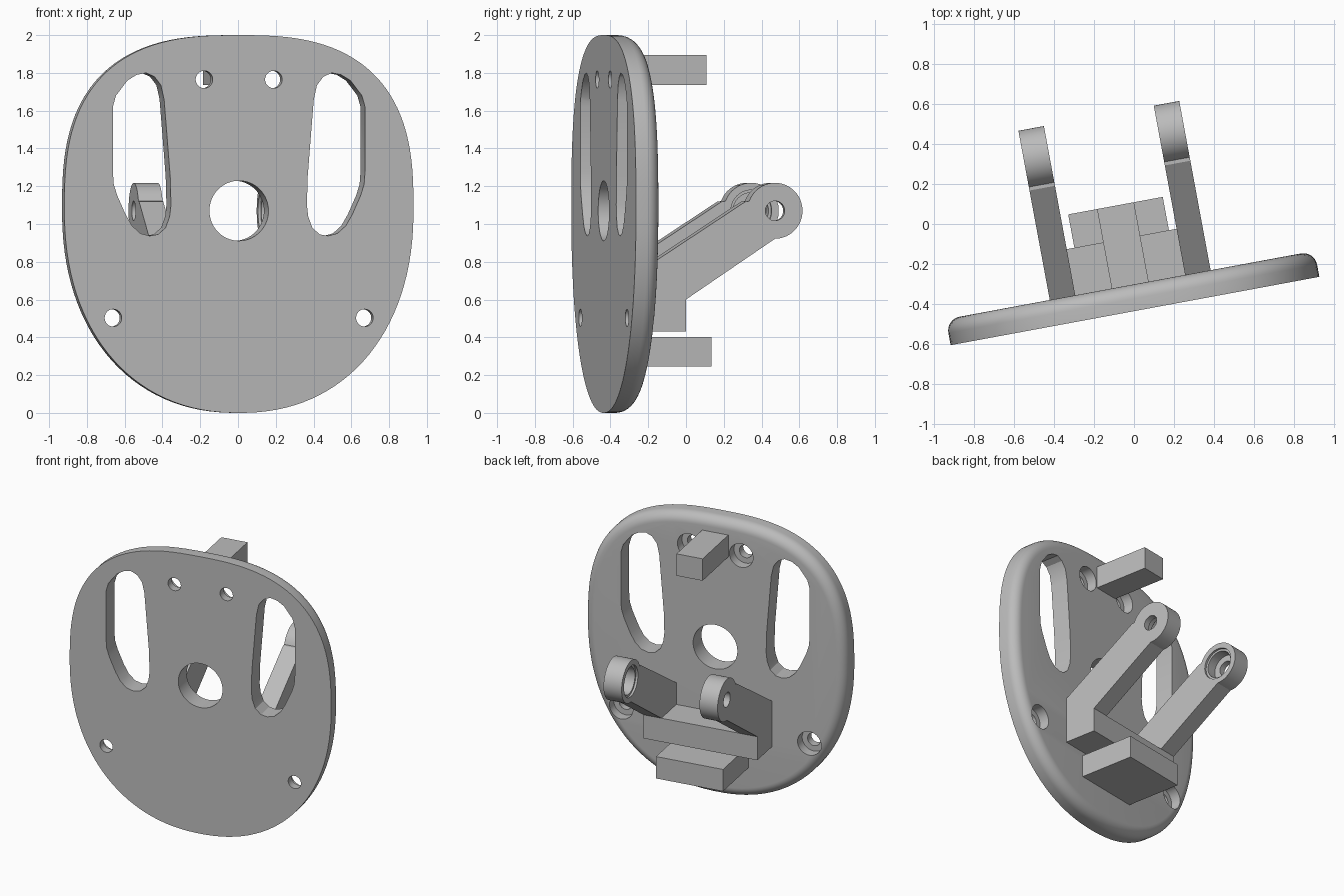
import bpy, bmesh, math

cube = bpy.data.objects.get("Cube")
if cube:
    bpy.data.objects.remove(cube)

# One flat grey for the whole bracket
grey = bpy.data.materials.new("light_grey")
grey.use_nodes = True
grey.diffuse_color = (0.5, 0.5, 0.5, 1)
grey.node_tree.nodes["Principled BSDF"].inputs["Base Color"].default_value = (0.5, 0.5, 0.5, 1)

THICK = 0.132
ARM_IN, ARM_OUT = 0.28, 0.41
FOOT_DEPTH, FOOT_LOW, FOOT_TOP = 0.367, 0.43, 0.6
PIVOT_Z, PIVOT_DEPTH, PIVOT_R = 1.07, 0.847, 0.148


def loft(name, rings):
    """Bridge matching rings of points and cap both ends; all parts share one turned frame."""
    bm = bmesh.new()
    layers = [[bm.verts.new(p) for p in ring] for ring in rings]
    for a, b in zip(layers, layers[1:]):
        for i in range(len(a)):
            j = (i + 1) % len(a)
            bm.faces.new((a[i], a[j], b[j], b[i]))
    bm.faces.new(layers[0][::-1])
    bm.faces.new(layers[-1])
    bmesh.ops.recalc_face_normals(bm, faces=bm.faces)
    mesh = bpy.data.meshes.new(name)
    bm.to_mesh(mesh)
    bm.free()
    mesh.materials.append(grey)
    obj = bpy.data.objects.new(name, mesh)
    bpy.context.collection.objects.link(obj)
    obj.location = (0.005, -0.436, 0)
    obj.rotation_euler.z = math.radians(10.5)
    return obj


def through_plate(name, pts, lo, hi):
    """Prism of (x, z) points running front to back."""
    return loft(name, [[(x, d, z) for x, z in pts] for d in (lo, hi)])


def sideways(name, pts, lo, hi):
    """Prism of (depth, z) points running left to right."""
    return loft(name, [[(x, d, z) for d, z in pts] for x in (lo, hi)])


def circle(cx, cz, r, n=40):
    return [(cx + r * math.cos(math.tau * i / n), cz + r * math.sin(math.tau * i / n))
            for i in range(n)]


def block(name, half, depth, low, high, start=0.1):
    pts = [(-half, low), (half, low), (half, high), (-half, high)]
    return through_plate(name, pts, start, depth)


def cut(obj, cutters):
    for cutter in cutters:
        bpy.context.view_layer.update()
        mod = obj.modifiers.new("cut", 'BOOLEAN')
        mod.operation = 'DIFFERENCE'
        mod.solver = 'EXACT'
        mod.object = cutter
        bpy.context.view_layer.objects.active = obj
        bpy.ops.object.modifier_apply(modifier=mod.name)
        bpy.data.objects.remove(cutter)


def smooth(obj):
    bpy.ops.object.select_all(action='DESELECT')
    obj.select_set(True)
    bpy.context.view_layer.objects.active = obj
    bpy.ops.object.shade_smooth_by_angle(angle=math.radians(28))


# Plate outline: squarer above, rounder below
def outline_point(t):
    c, s = math.cos(t), math.sin(t)
    power, height = (2.7, 0.92) if s > 0 else (2.2, 1.08)
    return (math.copysign(0.94 * abs(c) ** (2 / power), c),
            1.08 + math.copysign(height * abs(s) ** (2 / power), s))


COUNT = 120
outline = [outline_point(math.tau * (i + 0.5) / COUNT) for i in range(COUNT)]


def inset(amount):
    ring = []
    for i, (x, z) in enumerate(outline):
        (x0, z0), (x1, z1) = outline[i - 1], outline[(i + 1) % COUNT]
        tx, tz = x1 - x0, z1 - z0
        size = math.hypot(tx, tz)
        ring.append((x - amount * tz / size, z + amount * tx / size))
    return ring


# Plate with a rounded back rim
FILLET = 0.07
sections = [(0, 0)]
for k in range(9):
    a = math.pi / 2 * k / 8
    sections.append((FILLET * (1 - math.cos(a)), THICK - FILLET * (1 - math.sin(a))))
plate = loft("plate", [[(x, d, z) for x, z in inset(amount)] for amount, d in sections])

# Plate openings: two long slots, a centre hole and four counterbored screw holes
slot = [(.366, 1.10), (.373, 1.04), (.395, .98), (.435, .945), (.48, .937), (.53, .95),
        (.575, .99), (.61, 1.05), (.655, 1.15), (.674, 1.21), (.679, 1.28), (.679, 1.62),
        (.662, 1.68), (.6, 1.76), (.55, 1.79), (.5, 1.8), (.455, 1.78), (.42, 1.735),
        (.403, 1.66), (.39, 1.5), (.37, 1.25)]
cutters = [through_plate("cutter", circle(0, PIVOT_Z, 0.159, 64), -0.1, 0.3)]
for side in (-1, 1):
    cutters.append(through_plate("cutter", [(side * x, z) for x, z in slot], -0.1, 0.3))
    for x, z in ((0.187, 1.765), (0.677, 0.503)):
        cutters.append(through_plate("cutter", circle(side * x, z, 0.046), -0.1, 0.3))
        cutters.append(through_plate("cutter", circle(side * x, z, 0.085), 0.06, 0.3))
cut(plate, cutters)
smooth(plate)

# Arms: sloped profile ending in a round eye, with a bearing seat on the inner face
arm_profile = [(0.1, FOOT_LOW), (FOOT_DEPTH, FOOT_LOW), (FOOT_DEPTH, FOOT_TOP)]
for k in range(33):
    a = math.radians(-90 + 250 * k / 32)
    arm_profile.append((PIVOT_DEPTH + PIVOT_R * math.cos(a), PIVOT_Z + PIVOT_R * math.sin(a)))
arm_profile += [(0.69, 1.12), (0.1, 0.737)]

for side, label in ((1, "left"), (-1, "right")):
    arm = sideways(label + "_arm", arm_profile, side * ARM_IN, side * ARM_OUT)
    bores = []
    for radius, end in ((0.052, 0.5), (0.095, ARM_IN + 0.085), (0.11, ARM_IN + 0.015)):
        bores.append(sideways("cutter", circle(PIVOT_DEPTH, PIVOT_Z, radius, 48),
                              side * 0.2, side * end))
    cut(arm, bores)
    smooth(arm)

# Bar joining the arm feet, and the two stop blocks
block("crossbar", ARM_IN, FOOT_DEPTH, FOOT_LOW, FOOT_TOP)
block("lower_block", 0.241, 0.537, 0.245, 0.403)
block("upper_block", 0.094, 0.537, 1.737, 1.895)
